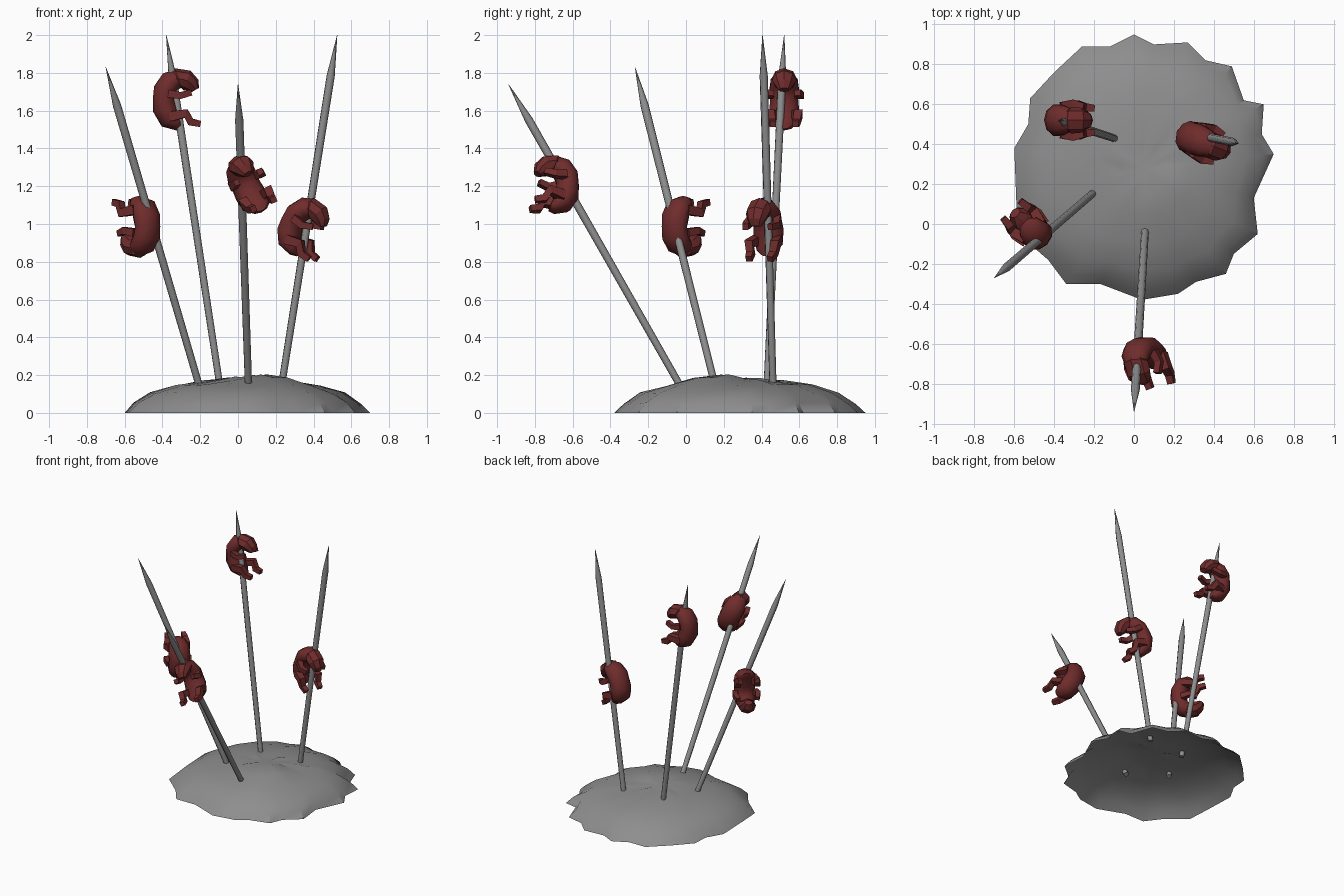
import bpy, bmesh, math, random
from mathutils import Matrix, Vector

random.seed(4)
cube = bpy.data.objects.get("Cube")
if cube:
    bpy.data.objects.remove(cube, do_unlink=True)


def material(name, color):
    mat = bpy.data.materials.new(name)
    mat.use_nodes = True
    mat.diffuse_color = color
    mat.node_tree.nodes["Principled BSDF"].inputs["Base Color"].default_value = color
    return mat


GREY = material("stone grey", (0.27, 0.27, 0.27, 1))
RED = material("dark red", (0.16, 0.025, 0.025, 1))


def finish(bm, name, mat, angle, matrix=None):
    bmesh.ops.recalc_face_normals(bm, faces=bm.faces)
    mesh = bpy.data.meshes.new(name)
    bm.to_mesh(mesh)
    bm.free()
    mesh.materials.append(mat)
    obj = bpy.data.objects.new(name, mesh)
    bpy.context.collection.objects.link(obj)
    if matrix:
        obj.matrix_world = matrix
    bpy.ops.object.select_all(action="DESELECT")
    obj.select_set(True)
    bpy.context.view_layer.objects.active = obj
    bpy.ops.object.shade_smooth_by_angle(angle=math.radians(angle))
    return obj


def loft(bm, rings, cap_start=True, cap_end=True):
    """Skin a list of point rings that all have the same count."""
    loops = [[bm.verts.new(p) for p in ring] for ring in rings]
    n = len(loops[0])
    for a, b in zip(loops, loops[1:]):
        for i in range(n):
            bm.faces.new((a[i], a[(i + 1) % n], b[(i + 1) % n], b[i]))
    if cap_start:
        bm.faces.new(loops[0][::-1])
    if cap_end:
        bm.faces.new(loops[-1])
    return loops


# Mound: an open shell with a ragged rim
RIM = [(0, .95), (-.12, .89), (-.26, .89), (-.4, .76), (-.52, .63), (-.53, .5),
       (-.6, .38), (-.59, .12), (-.58, -.05), (-.43, -.18), (-.34, -.3),
       (-.17, -.3), (.04, -.38), (.22, -.35), (.31, -.29), (.46, -.25),
       (.5, -.15), (.62, -.05), (.6, .13), (.7, .35), (.64, .45), (.65, .6),
       (.55, .62), (.49, .79), (.36, .82), (.27, .91), (.1, .9)]
CENTRE = Vector((.05, .28, 0))
bm = bmesh.new()
rings = []
for scale, z in ((1, 0), (.93, .05), (.8, .105), (.6, .145), (.38, .168), (.18, .18)):
    ring = []
    for x, y in RIM:
        arm = Vector((x, y, 0)) - CENTRE
        smooth = arm.normalized() * .64
        p = CENTRE + arm.lerp(smooth, 1 - scale ** 2) * scale
        bump = .03 * math.exp(-((p.x - .15) ** 2 + (p.y - .13) ** 2) / .02)
        p.z = z + (bump + random.uniform(-.006, .006) if z else 0)
        ring.append(p)
    rings.append(ring)
loops = loft(bm, rings, cap_start=False, cap_end=False)
peak = bm.verts.new(CENTRE + Vector((0, 0, .182)))
for i, v in enumerate(loops[-1]):
    bm.faces.new((v, loops[-1][(i + 1) % len(RIM)], peak))
finish(bm, "mound", GREY, 40)


# Sharpened poles, with ends poking through the shell
def pole(name, base, tip):
    base, tip = Vector(base), Vector(tip)
    axis = tip - base
    length = axis.length
    bm = bmesh.new()
    rings = [[Vector((r * math.cos(k * math.tau / 8), r * math.sin(k * math.tau / 8), z))
              for k in range(8)]
             for r, z in ((.019, -.04), (.022, length - .22), (.001, length))]
    loft(bm, rings)
    finish(bm, name, GREY, 50,
           Matrix.Translation(base) @ axis.to_track_quat("Z", "Y").to_matrix().to_4x4())


# Curled figure: local +x is the belly side, +z the head end
def ellipse(x, z, angle, depth, width, sides=10):
    normal = Vector((math.cos(angle), 0, math.sin(angle)))
    return [Vector((x, 0, z)) + normal * depth * math.cos(t) + Vector((0, width * math.sin(t), 0))
            for t in (k * math.tau / sides for k in range(sides))]


def limb(bm, points, size):
    """Square tapering limb through a few points, mirrored to both sides."""
    for side in (1, -1):
        rings = []
        for k, (x, y, z) in enumerate(points):
            s = size * (1 - .12 * k)
            a = Vector(points[max(k - 1, 0)])
            b = Vector(points[min(k + 1, len(points) - 1)])
            d = (b - a).normalized()
            u = d.cross(Vector((0, 1, 0))).normalized()
            w = d.cross(u)
            ring = [Vector((x, y, z)) + u * s * i + w * s * j
                    for i, j in ((1, 1), (1, -1), (-1, -1), (-1, 1))]
            rings.append([Vector((p.x, p.y * side, p.z)) for p in ring])
        loft(bm, rings)


def figure(name, centre, belly, head):
    z = Vector(head).normalized()
    x = Vector(belly)
    x = (x - z * x.dot(z)).normalized()
    y = z.cross(x)
    frame = Matrix((x, y, z)).transposed().to_4x4()
    frame.translation = Vector(centre)

    # Torso bent round from the rump to the neck
    bm = bmesh.new()
    spine = [(.03, -.135, 100, .022, .035), (.005, -.125, 80, .04, .062),
             (-.035, -.1, 45, .062, .078), (-.06, -.05, 15, .066, .082),
             (-.066, 0, 0, .06, .078), (-.06, .05, -18, .062, .082),
             (-.03, .095, -45, .06, .075), (.005, .11, -65, .05, .06)]
    loft(bm, [ellipse(px, pz, math.radians(a), d, w) for px, pz, a, d, w in spine])
    finish(bm, name + "_torso", RED, 50, frame)

    # Faceted head bowed towards the belly
    bm = bmesh.new()
    skull = [(-.01, .105, -55, .045, .05), (.01, .11, -70, .058, .066),
             (.055, .1, -110, .055, .064), (.085, .075, -135, .042, .048),
             (.1, .05, -150, .022, .03)]
    loft(bm, [ellipse(px, pz, math.radians(a), d, w, 8) for px, pz, a, d, w in skull])
    finish(bm, name + "_head", RED, 25, frame)

    # Short arms and folded legs
    bm = bmesh.new()
    limb(bm, [(-.04, .07, .03), (.02, .085, .02), (.075, .07, .035)], .021)
    limb(bm, [(-.03, .055, -.09), (.05, .075, -.075), (.075, .065, -.12), (.125, .06, -.13)], .026)
    finish(bm, name + "_limbs", RED, 20, frame)


pole("left_pole", (.235, .46, .17), (.525, .405, 2))
pole("back_pole", (-.1, .43, .17), (-.38, .52, 2))
pole("right_pole", (-.21, .15, .16), (-.7, -.27, 1.83))
pole("front_pole", (.055, -.04, .16), (0, -.94, 1.74))

figure("left_figure", (.345, .41, .985), (.9, -.35, -.4), (.4, -.15, .9))
figure("back_figure", (-.325, .52, 1.66), (1, 0, 0), (0, 0, 1))
figure("right_figure", (-.525, -.015, .985), (-.7, .7, 0), (0, 0, -1))
figure("front_figure", (.055, -.69, 1.21), (.25, -1, 0), (-.42, 0, .9))
